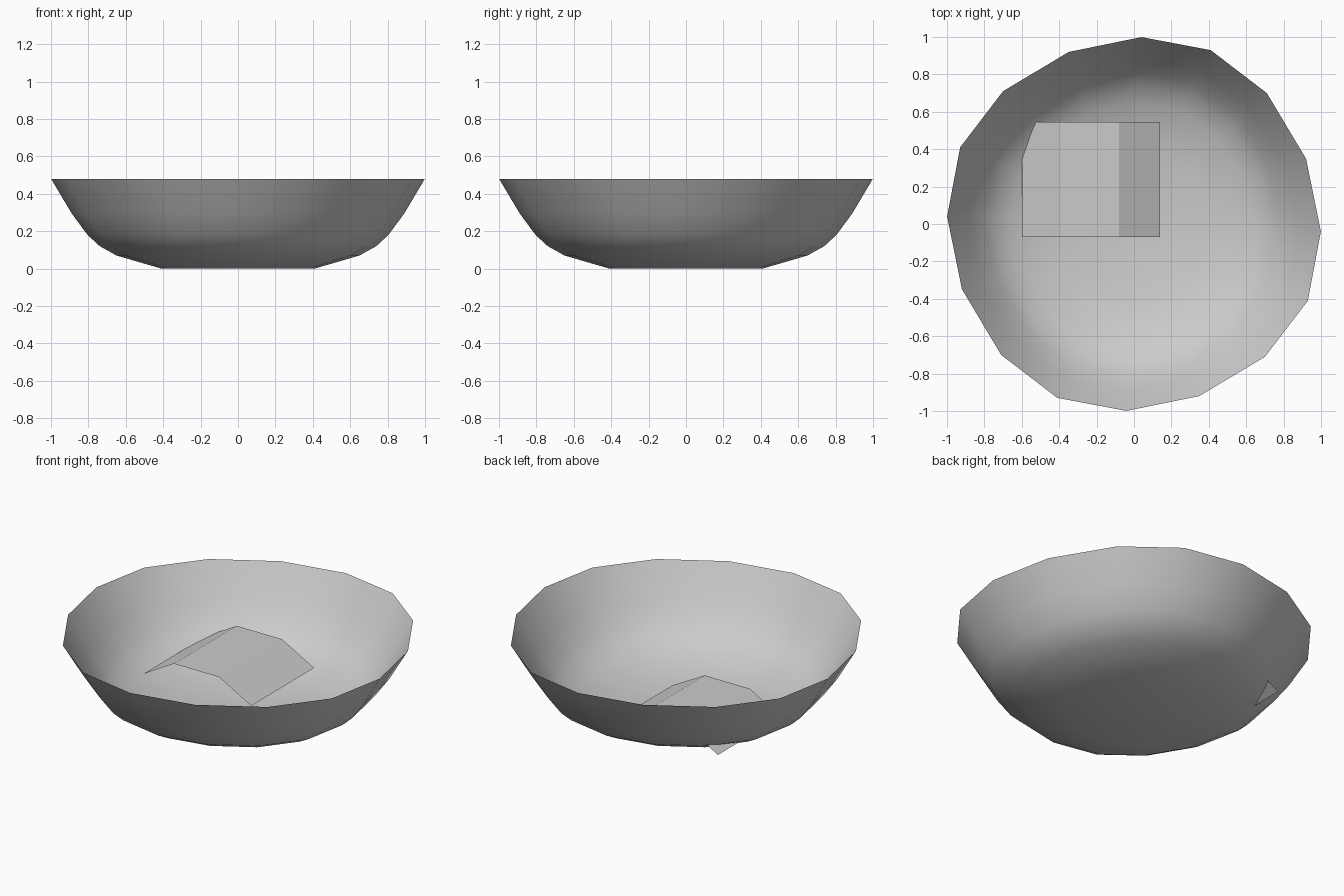
import bpy, bmesh, math

if "Cube" in bpy.data.objects:
    bpy.data.objects.remove(bpy.data.objects["Cube"])

def add_mesh(name, verts, faces):
    me = bpy.data.meshes.new(name)
    me.from_pydata(verts, [], faces)
    bm = bmesh.new()
    bm.from_mesh(me)
    bmesh.ops.recalc_face_normals(bm, faces=bm.faces)
    bm.to_mesh(me)
    bm.free()
    ob = bpy.data.objects.new(name, me)
    bpy.context.collection.objects.link(ob)
    return ob

# bowl: 16-sided rings, with a slightly uneven rim repeating every quarter turn
profile = [(0.41, 0.0), (0.65, 0.07), (0.74, 0.12), (0.805, 0.18), (0.89, 0.295), (1.0, 0.48)]
quarter = [(-2.3, 1.0), (20.8, 0.984), (44.6, 0.997), (66.2, 1.016)]
outline = [(math.radians(a + 90 * q), k) for q in range(4) for a, k in quarter]
N = len(outline)
verts = [(r * k * math.cos(a), r * k * math.sin(a), z)
         for r, z in profile for a, k in outline]
faces = [(j * N + i, j * N + (i + 1) % N, (j + 1) * N + (i + 1) % N, (j + 1) * N + i)
         for j in range(len(profile) - 1) for i in range(N)]
center = len(verts)
verts.append((0, 0, 0))
faces += [(center, (i + 1) % N, i) for i in range(N)]
bowl = add_mesh("bowl", verts, faces)
for p in bowl.data.polygons:
    p.use_smooth = True

# folded sheet lying in the bowl: flat top with two sloping flaps
section = [(-0.60, 0.093), (-0.39, 0.212), (-0.08, 0.212), (0.14, 0.093)]
verts = [(x, y, z) for y in (-0.07, 0.545) for x, z in section]
faces = [(i, i + 1, i + 5, i + 4) for i in range(3)]
add_mesh("folded_sheet", verts, faces)
